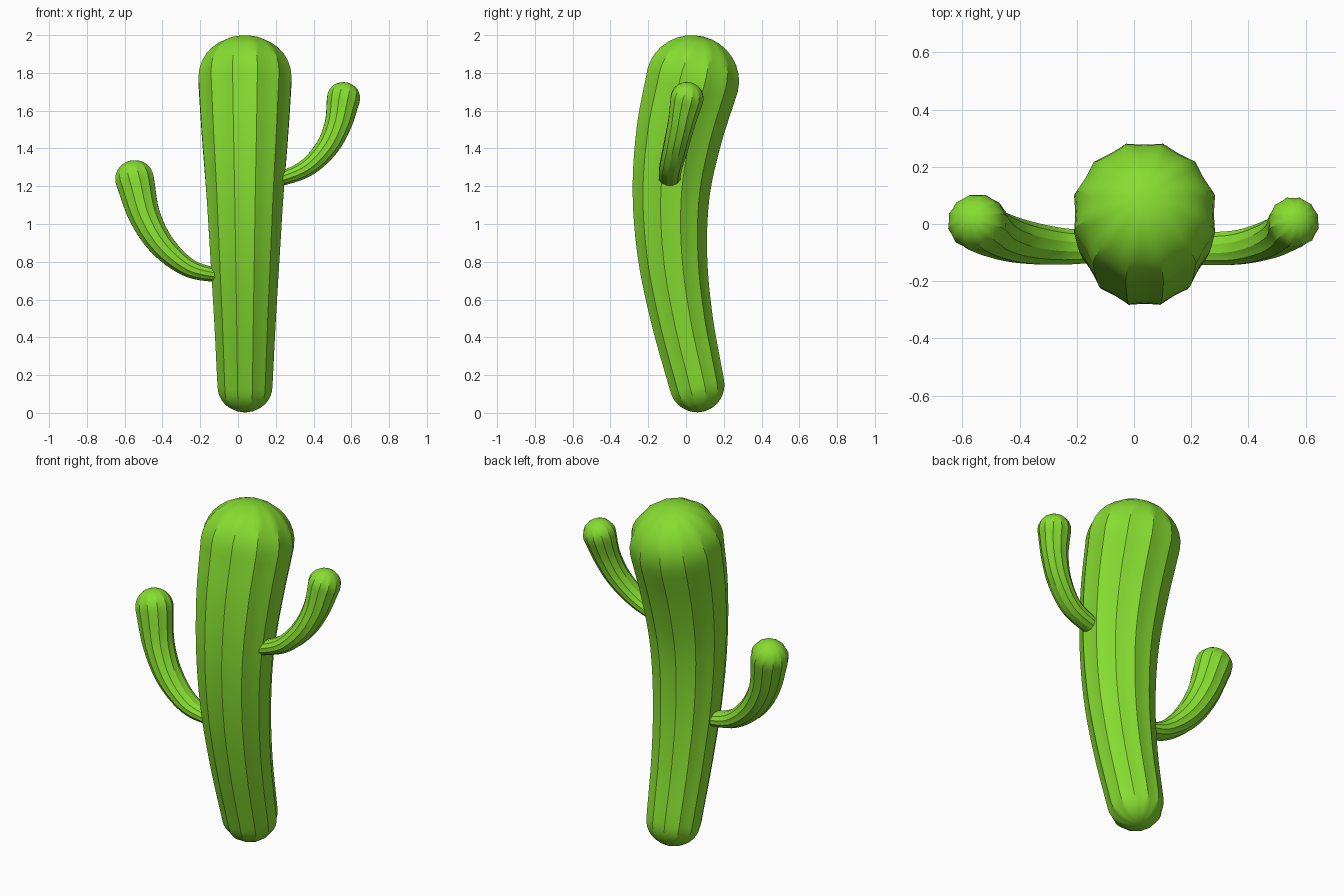
import bpy, bmesh, math
from mathutils import Vector

if "Cube" in bpy.data.objects:
    bpy.data.objects.remove(bpy.data.objects["Cube"])

RIBS, STEPS, FLUTE = 12, 4, 0.05

green = bpy.data.materials.new("cactus_green")
green.diffuse_color = (0.24, 0.72, 0.03, 1)
green.use_nodes = True
green.node_tree.nodes["Principled BSDF"].inputs["Base Color"].default_value = green.diffuse_color


def spline(keys, t):
    """Smooth interpolation through keys (tuples of numbers), t in 0..1."""
    n = len(keys) - 1
    i = min(int(t * n), n - 1)
    u = t * n - i
    b, c = keys[i], keys[i + 1]
    a = keys[i - 1] if i > 0 else [2 * p - q for p, q in zip(b, c)]
    d = keys[i + 2] if i + 2 <= n else [2 * q - p for p, q in zip(b, c)]
    return [0.5 * (2 * q + (r - p) * u + (2 * p - 5 * q + 4 * r - s) * u * u
                   + (3 * q - p - 3 * r + s) * u ** 3)
            for p, q, r, s in zip(a, b, c, d)]


def fluted_limb(name, keys, side, cap_start, cap_end, segs=28, cap_segs=8):
    """Ribbed tube; keys are x, y, z, radius, width factor along the side axis."""
    rings = []  # centre, tangent, radius, width, flute strength

    def at(t):
        k = spline(keys, t)
        tan = Vector(spline(keys, min(t + .01, 1))[:3]) - Vector(spline(keys, max(t - .01, 0))[:3])
        return Vector(k[:3]), tan.normalized(), k[3], k[4]

    def cap(t, sign, height):
        p, tan, r, w = at(t)
        out = []
        for j in range(1, cap_segs + 1):
            a = j / cap_segs * math.pi / 2
            out.append((p + tan * sign * height * r * math.sin(a), tan,
                        r * math.cos(a), w, math.cos(a) ** 0.5 if j < cap_segs else 0))
        return out

    rings += cap(0, -1, cap_start)[::-1]
    rings += [(*at(i / segs), 1) for i in range(segs + 1)]
    rings += cap(1, 1, cap_end)

    bm = bmesh.new()
    n = RIBS * STEPS
    loops = []
    for p, tan, r, w, f in rings:
        if r < 1e-4:                      # pole of a rounded end
            loops.append([bm.verts.new(p)])
            continue
        u = (side - tan * side.dot(tan)).normalized()
        v = tan.cross(u)
        loop = []
        for k in range(n):
            a = 2 * math.pi * (k / n + 0.5 / RIBS)
            q = r * 1.025 * (1 - FLUTE * f * math.sin(math.pi * (k % STEPS) / STEPS))
            loop.append(bm.verts.new(p + u * q * w * math.cos(a) + v * q * math.sin(a)))
        loops.append(loop)
    for lo, hi in zip(loops, loops[1:]):
        for k in range(n):
            m = (k + 1) % n
            if len(lo) == 1:
                bm.faces.new((lo[0], hi[m], hi[k]))
            elif len(hi) == 1:
                bm.faces.new((lo[k], lo[m], hi[0]))
            else:
                bm.faces.new((lo[k], lo[m], hi[m], hi[k]))
    bmesh.ops.recalc_face_normals(bm, faces=bm.faces)
    mesh = bpy.data.meshes.new(name)
    bm.to_mesh(mesh)
    bm.free()
    mesh.materials.append(green)
    ob = bpy.data.objects.new(name, mesh)
    bpy.context.collection.objects.link(ob)
    bpy.ops.object.select_all(action='DESELECT')
    ob.select_set(True)
    bpy.context.view_layer.objects.active = ob
    bpy.ops.object.shade_smooth_by_angle(angle=math.radians(28))
    return ob


# Curved trunk, widening upward
fluted_limb("trunk", [
    (0.037, 0.058, 0.15, 0.147, 1),
    (0.037, -0.022, 0.50, 0.165, 1),
    (0.037, -0.072, 0.84, 0.186, 1),
    (0.037, -0.078, 1.17, 0.207, 1),
    (0.037, -0.035, 1.48, 0.231, 1),
    (0.037, 0.035, 1.76, 0.249, 1)], Vector((1, 0, 0)), 1.0, 0.96)

# Lower arm on the left
fluted_limb("left_arm", [
    (-0.10, -0.078, 0.725, 0.036, 1.5),
    (-0.26, -0.078, 0.768, 0.050, 1.3),
    (-0.40, -0.060, 0.885, 0.068, 1.12),
    (-0.495, -0.030, 1.045, 0.084, 1.0),
    (-0.547, 0.005, 1.235, 0.103, 0.95)], Vector((0, 1, 0)), 0.3, 1.0)

# Upper arm on the right
fluted_limb("right_arm", [
    (0.20, -0.087, 1.228, 0.036, 1.55),
    (0.36, -0.082, 1.295, 0.048, 1.25),
    (0.47, -0.055, 1.405, 0.060, 1.1),
    (0.53, -0.025, 1.53, 0.072, 1.0),
    (0.558, 0.005, 1.663, 0.088, 1.0)], Vector((0, 1, 0)), 0.3, 1.0)
